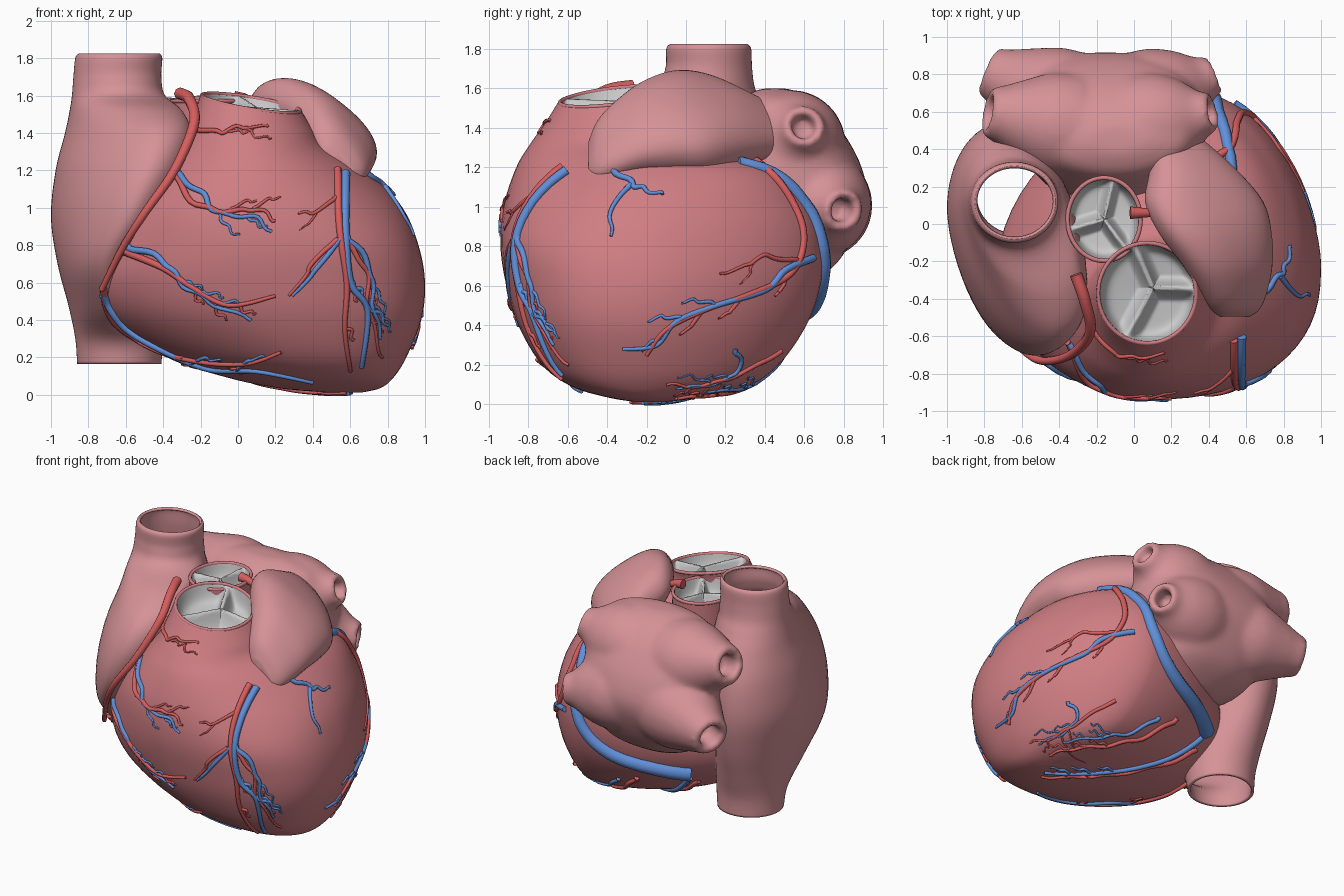
import bpy, math, random
from mathutils import Vector as V
from mathutils.bvhtree import BVHTree

if "Cube" in bpy.data.objects:
    bpy.data.objects.remove(bpy.data.objects["Cube"])
random.seed(4)
N = 64

def mat(name, *c):
    m = bpy.data.materials.new(name)
    m.diffuse_color = (*c, 1)
    m.use_nodes = True
    m.node_tree.nodes["Principled BSDF"].inputs["Base Color"].default_value = m.diffuse_color
    return m
MUSCLE = mat("muscle", 0.63, 0.21, 0.23)
ATRIUM = mat("atrium", 0.67, 0.29, 0.31)
RED = mat("artery", 0.68, 0.11, 0.11)
BLUE = mat("vein", 0.12, 0.28, 0.70)
WHITE = mat("valve", 0.92, 0.93, 0.93)

def catmull(pts, sub):
    """Smooth chain through vectors, endpoints kept."""
    p = [pts[0]] + pts + [pts[-1]]
    out = []
    for i in range(1, len(p) - 2):
        a, b, c, d = p[i-1:i+3]
        for k in range(sub):
            t = k / sub
            out.append(0.5 * (2*b + (c-a)*t + (2*a-5*b+4*c-d)*t*t + (3*b-a-3*c+d)*t**3))
    return out + [pts[-1]]

def finish(name, verts, faces, m, angle=50):
    me = bpy.data.meshes.new(name)
    me.from_pydata([tuple(v) for v in verts], [], faces)
    me.materials.append(m)
    me.shade_smooth()
    me.set_sharp_from_angle(angle=math.radians(angle))
    ob = bpy.data.objects.new(name, me)
    bpy.context.collection.objects.link(ob)
    return ob

def skin(rings, sub=6, cap0=True, cap1=True):
    n = len(rings[0])
    cols = [catmull([r[i] for r in rings], sub) for i in range(n)]
    rows = len(cols[0])
    verts = [cols[i][r] for r in range(rows) for i in range(n)]
    faces = [(r*n+i, r*n+(i+1) % n, (r+1)*n+(i+1) % n, (r+1)*n+i)
             for r in range(rows-1) for i in range(n)]
    if cap0: faces.append(tuple(reversed(range(n))))
    if cap1: faces.append(tuple(range((rows-1)*n, rows*n)))
    return verts, faces

def loft(name, rings, m, **kw):
    verts, faces = skin(rings, **kw)
    return finish(name, verts, faces, m), verts, faces

def ring(z, xl, yl, xf, yf, xr, yr, xb, yb, fl=0, fr=0, br=0, bl=0):
    """Level outline through left, front, right and back extremes; corners pinched (+) or filled (-)."""
    out = []
    for i in range(N):
        t = 2*math.pi*i/N
        c, s = math.cos(t), math.sin(t)
        e = 1 + ((br if c > 0 else bl) if s > 0 else (fr if c > 0 else fl))
        X, Y = (xb if s > 0 else xf), (yr if c > 0 else yl)
        out.append(V((X + ((xr if c > 0 else xl)-X)*abs(c)**e, Y + ((yb if s > 0 else yf)-Y)*abs(s)**e, z)))
    return out

def tilt(v):
    """Lean of the pulmonary outlet."""
    k = min(max((v.z-1.25)/0.28, 0), 1)
    v.z += k*(-0.16*(v.x-0.07) + 0.12*(v.y+0.37))
    return v

# Ventricles, rising to the pulmonary outlet
K = dict(fl=.12, fr=-.2, br=.17)
body = [ring(0.012, .47, -.18, .56, -.26, .66, -.18, .56, -.1),
        ring(.035, .22, -.18, .48, -.4, .76, -.2, .5, .08, **K),
        ring(.09, -.05, -.18, .42, -.58, .83, -.22, .5, .31, **K),
        ring(.2, -.38, -.22, .3, -.73, .9, -.22, .45, .47, **K),
        ring(.4, -.66, -.25, .15, -.85, .98, -.23, .4, .61, **K),
        ring(.6, -.74, -.3, .08, -.91, 1.0, -.22, .38, .68, **K),
        ring(.8, -.68, -.35, .05, -.94, .965, -.2, .38, .69, **K),
        ring(1.0, -.55, -.38, .05, -.925, .88, -.17, .36, .63, fr=-.08, br=.15),
        ring(1.2, -.4, -.4, .06, -.86, .7, -.12, .3, .46, bl=.3),
        ring(1.34, -.29, -.38, .06, -.785, .48, -.3, .14, .0, bl=.3),
        ring(1.46, -.235, -.37, .07, -.71, .4, -.37, .09, -.11, bl=.1),
        ring(1.565, -.2, -.37, .07, -.645, .335, -.37, .07, -.1)]
body = [[tilt(v) for v in r] for r in body]
_, bv, bf = loft("ventricles", body, MUSCLE, cap1=False)

# Right atrium with upper and lower great veins, open at both ends
ra = [ring(.165, -.86, .15, -.63, -.07, -.41, .15, -.63, .37),
      ring(.3, -.87, .14, -.64, -.12, -.4, .14, -.64, .38),
      ring(.47, -.905, .1, -.68, -.36, -.4, .1, -.66, .43, fl=.15),
      ring(.7, -.965, .05, -.7, -.57, -.42, .05, -.68, .5, fl=.2),
      ring(.95, -1.0, .08, -.58, -.69, -.34, -.1, -.7, .54, fl=.22),
      ring(1.2, -.975, .1, -.48, -.69, -.27, -.35, -.7, .52, fl=.22),
      ring(1.4, -.925, .12, -.43, -.59, -.25, -.36, -.68, .45, fl=.25),
      ring(1.52, -.9, .12, -.46, -.4, -.3, -.2, -.66, .39, fl=.15),
      ring(1.6, -.888, .12, -.6, -.16, -.39, .08, -.65, .35),
      ring(1.7, -.88, .12, -.64, -.105, -.41, .12, -.64, .335),
      ring(1.8, -.87, .12, -.64, -.1, -.405, .12, -.64, .33),
      ring(1.825, -.85, .12, -.64, -.08, -.42, .12, -.64, .31)]
ob, av, af = loft("right_atrium", ra, ATRIUM, cap0=False, cap1=False)
md = ob.modifiers.new("wall", 'SOLIDIFY')
md.thickness, md.offset = 0.02, -1

# Left atrium fused with four flared, hollow-ended pulmonary veins
B = dict(bl=-.25, br=-.22)
la = [ring(.58, -.3, .45, -.1, .3, .12, .45, -.1, .57),
      ring(.72, -.53, .4, -.1, .1, .29, .4, -.1, .77, **B),
      ring(1.0, -.62, .5, -.1, .1, .37, .5, -.15, .91, **B),
      ring(1.2, -.63, .5, -.1, .12, .38, .5, -.15, .89, **B),
      ring(1.4, -.6, .5, -.1, .2, .36, .5, -.15, .78, **B),
      ring(1.54, -.47, .46, -.1, .27, .27, .46, -.1, .65, **B),
      ring(1.6, -.25, .44, -.1, .38, .08, .44, -.1, .52)]
lv, lf = skin(la)

def frame_ring(c, d, r, n=32):
    d = d.normalized()
    a = d.orthogonal().normalized()
    b = d.cross(a)
    return [c + r*(a*math.cos(2*math.pi*i/n) + b*math.sin(2*math.pi*i/n)) for i in range(n)]

for p, q, r in [((.05, .52, 1.3), (.42, .6, 1.41), .105), ((.05, .64, 1.02), (.43, .8, .98), .105),
                ((-.35, .52, 1.3), (-.78, .6, 1.4), .13), ((-.35, .64, 1.02), (-.78, .815, .95), .13)]:
    p, q = V(p), V(q)
    prof = [(0, .29), (.3, .27), (.6, .21), (.85, r*1.2), (1, r), (1, r*.64), (.92, r*.6), (.7, r*.58)]
    sv, sf = skin([frame_ring(p.lerp(q, t), q-p, k) for t, k in prof], sub=3)
    lf += [tuple(i+len(lv) for i in f) for f in sf]
    lv += sv
ob = finish("left_atrium", lv, lf, ATRIUM)
md = ob.modifiers.new("fuse", 'REMESH')
md.mode, md.voxel_size, md.use_smooth_shade = 'VOXEL', 0.018, True
md = ob.modifiers.new("soften", 'SMOOTH')
md.factor, md.iterations = 0.5, 16

# Left auricle: flat flap over the left shoulder; upper edge, lower edge, thickness per section
flap = []
for y, x0, z0, x1, z1, th in [(.5, .05, 1.45, .3, 1.3, .14), (.3, .1, 1.54, .52, 1.27, .22),
                              (.12, .08, 1.61, .67, 1.24, .27), (-.05, .16, 1.64, .71, 1.23, .27),
                              (-.22, .29, 1.6, .71, 1.21, .23), (-.36, .38, 1.51, .68, 1.16, .19),
                              (-.45, .43, 1.42, .65, 1.14, .14), (-.495, .47, 1.32, .61, 1.155, .07)]:
    a, b = V((x0, y, z0)), V((x1, y, z1))
    u = (b-a)/2
    w = V((-u.z, 0, u.x)).normalized()*th/1.6
    row = []
    for i in range(40):
        t = 2*math.pi*i/40
        c, s = math.cos(t), math.sin(t)
        row.append((a+b)/2 + u*math.copysign(abs(c)**.85, c) + w*math.copysign(abs(s)**.85, s))
    flap.append(row)
loft("left_auricle", flap, ATRIUM, sub=5)

# Aortic root
def circle(c, rx, ry, z):
    return [V((c[0]+rx*math.cos(t), c[1]+ry*math.sin(t), z)) for t in (2*math.pi*i/N for i in range(N))]
AO = (-.16, .025)
loft("aortic_root", [circle(AO, .22, .24, 1.1), circle(AO, .205, .225, 1.35), circle(AO, .2, .225, 1.575)],
     MUSCLE, cap1=False)

def tube(name, splines, m):
    cu = bpy.data.curves.new(name, 'CURVE')
    cu.dimensions, cu.bevel_depth, cu.bevel_resolution, cu.use_fill_caps = '3D', 1, 2, True
    for pts, rad, loop in splines:
        sp = cu.splines.new('POLY')
        sp.points.add(len(pts)-1)
        sp.use_cyclic_u = loop
        for i, (p, q) in enumerate(zip(sp.points, pts)):
            p.co = (*q, 1)
            p.radius = rad if loop else rad*(1-.55*i/len(pts))
    cu.materials.append(m)
    ob = bpy.data.objects.new(name, cu)
    bpy.context.collection.objects.link(ob)

# Three-cusped valves: deep pouches between narrow seams, inside a thin muscular lip
def valve(name, c, rx, ry, z, seams, lean, off=(0, 0)):
    seams = [math.radians(s) for s in seams]
    R, n = 30, 120
    verts, faces = [], []
    for j in range(R+1):
        r = (j/R)**.8
        for i in range(n):
            t = 2*math.pi*i/n
            d = min(abs((t-s+math.pi) % (2*math.pi)-math.pi) for s in seams)
            u = min(max((r*math.sin(min(d, 1.5)) - .04)*4, 0), 1)
            dip = .11*(1-(1-u)**2)*(1-r**14) + .02*(1-r)
            k = 1-r
            v = V((c[0]+off[0]*k+rx*r*math.cos(t), c[1]+off[1]*k+ry*r*math.sin(t), z))
            verts.append(lean(v) - V((0, 0, dip)))
    for j in range(R):
        for i in range(n):
            faces.append((j*n+i, (j+1)*n+i, (j+1)*n+(i+1) % n, j*n+(i+1) % n))
    finish(name, verts, faces, WHITE, 80)
    tube(name + "_lip", [([lean(v) for v in circle(c, rx+.01, ry+.01, z)], .012, True)], MUSCLE)

valve("pulmonary_valve", (.07, -.37), .252, .258, 1.557, (105, 5, 245), tilt, (.03, .03))
valve("aortic_valve", AO, .185, .212, 1.57, (75, 195, 310), lambda v: v)

# Coronary vessels: drawn flat in a view, then laid on the heart's surface
k = len(bv)
tree = BVHTree.FromPolygons(bv + av, bf + [tuple(i+k for i in f) for f in af])
VIEW = {'front': (lambda a, b: V((a, -3, b)), V((0, 1, 0))),
        'side': (lambda a, b: V((3, a, b)), V((-1, 0, 0))),
        'under': (lambda a, b: V((a, b, -3)), V((0, 0, 1)))}
ART, VEIN = [], []

def vessel(store, view, rad, coords, twigs=2):
    pts = catmull([V((*p, 0)) for p in coords], 7)
    src, d = VIEW[view]
    out = []
    for i, p in enumerate(pts):
        w = .008*math.sin(i*.9 + len(store)) if 0 < i < len(pts)-1 and rad < .02 else 0
        o = src(p.x + w, p.y + w)
        hit = tree.ray_cast(o, d)
        if hit[0] is None: hit = tree.find_nearest(o + d*2.7)
        nrm = hit[1] if hit[1].dot(d) < 0 else -hit[1]
        out.append(hit[0] + nrm*rad*.3)
    store.append((out, rad, False))
    for j in range(twigs):
        i = int(len(pts)*(.5 + .4*j/twigs))
        t = (pts[i+1]-pts[i-1]).normalized()
        s = 1 if (j+len(store)) % 2 else -1
        side = V((-t.y, t.x, 0))*s
        L = random.uniform(.09, .16)
        a = pts[i]
        vessel(store, view, rad*.55, [a.xy, (a+t*L*.5+side*L*.35).xy, (a+t*L+side*L*.45).xy], 0)

# Front arteries
F = 'front'
vessel(ART, F, .022, [(.53, 1.2), (.54, .9), (.58, .6), (.57, .35), (.6, .13)])
vessel(ART, F, .015, [(.53, .83), (.41, .72), (.35, .62), (.27, .53)], 0)
vessel(ART, F, .013, [(.53, 1.06), (.42, .98), (.32, .97)], 1)
vessel(ART, F, .016, [(.56, .82), (.68, .68), (.7, .45), (.77, .2)])
vessel(ART, F, .015, [(-.24, 1.43), (-.1, 1.4), (0, 1.43), (.16, 1.43)])
vessel(ART, F, .018, [(-.36, 1.2), (-.22, 1.02), (-.05, .98), (.1, .99), (.2, .93)])
vessel(ART, F, .02, [(-.62, .77), (-.4, .68), (-.25, .58), (-.05, .48), (.2, .53)], 3)
vessel(ART, F, .02, [(-.72, .58), (-.67, .4), (-.45, .25), (-.2, .18), (.05, .17), (.23, .23)])
# Front veins
vessel(VEIN, F, .026, [(.57, 1.18), (.57, .88), (.6, .6), (.69, .45), (.66, .15)])
vessel(VEIN, F, .016, [(.56, .85), (.44, .7), (.36, .6), (.29, .53)], 0)
vessel(VEIN, F, .018, [(.58, .85), (.7, .68), (.72, .5), (.76, .3)])
vessel(VEIN, F, .018, [(-.34, 1.19), (-.2, 1.08), (-.1, .97), (.08, .95), (.18, .87)])
vessel(VEIN, F, .019, [(-.58, .79), (-.4, .72), (-.3, .6), (-.15, .5), (.07, .4)], 3)
vessel(VEIN, F, .022, [(-.72, .54), (-.61, .37), (-.4, .24), (-.15, .14), (.1, .13), (.4, .07)])
# Left side
S = 'side'
vessel(ART, S, .022, [(.3, 1.27), (.47, 1.12), (.58, .92), (.58, .76), (.5, .64), (.3, .55), (.1, .48), (-.1, .38), (-.2, .25)], 3)
vessel(ART, S, .013, [(.57, .72), (.4, .75), (.3, .7), (.17, .66)], 1)
vessel(ART, S, .014, [(.48, .27), (.3, .17), (.1, .1), (-.1, .1)], 3)
vessel(VEIN, S, .02, [(.64, .74), (.5, .68), (.4, .58), (.15, .5), (-.05, .42), (-.15, .3), (-.32, .28)], 3)
vessel(VEIN, S, .018, [(-.38, 1.2), (-.28, 1.12), (-.22, 1.09), (-.12, 1.06)], 0)
vessel(VEIN, S, .015, [(-.28, 1.11), (-.37, 1.0), (-.38, .85)], 0)
vessel(VEIN, S, .013, [(.25, .28), (.27, .18), (.15, .11), (-.05, .08)], 2)
# Underside
U = 'under'
vessel(VEIN, U, .022, [(-.28, .36), (-.05, .22), (.2, .05), (.42, -.1), (.6, -.22)], 3)
vessel(ART, U, .018, [(-.3, .28), (-.05, .17), (.2, 0), (.4, -.14), (.58, -.28)], 3)
vessel(ART, U, .018, [(.05, .5), (.25, .38), (.45, .25), (.62, .1), (.7, -.05)], 3)
vessel(VEIN, U, .015, [(.2, .5), (.38, .38), (.55, .28), (.7, .1)], 3)

# Right main artery in the groove, and the left stump
rca = catmull([V(p) for p in [(-.31, -.27, 1.61), (-.26, -.42, 1.58), (-.235, -.58, 1.45), (-.34, -.7, 1.2),
                              (-.5, -.73, .97), (-.62, -.65, .78), (-.73, -.52, .56)]], 8)
ART.append((rca, .034, False))
ART.append(([V((-.02, .06, 1.59)), V((.03, .06, 1.585)), V((.1, .06, 1.56))], .034, False))
# Coronary sinus round the back, widening toward the right atrium
sinus = catmull([V(p) for p in [(-.3, .38, .4), (-.1, .52, .44), (.15, .64, .5), (.32, .69, .62), (.42, .7, .8),
                                (.45, .64, 1.0), (.5, .48, 1.17), (.55, .28, 1.3)]], 8)
VEIN.append(([tree.find_nearest(p)[0] for p in sinus], .06, False))
tube("coronary_arteries", ART, RED)
tube("cardiac_veins", VEIN, BLUE)
